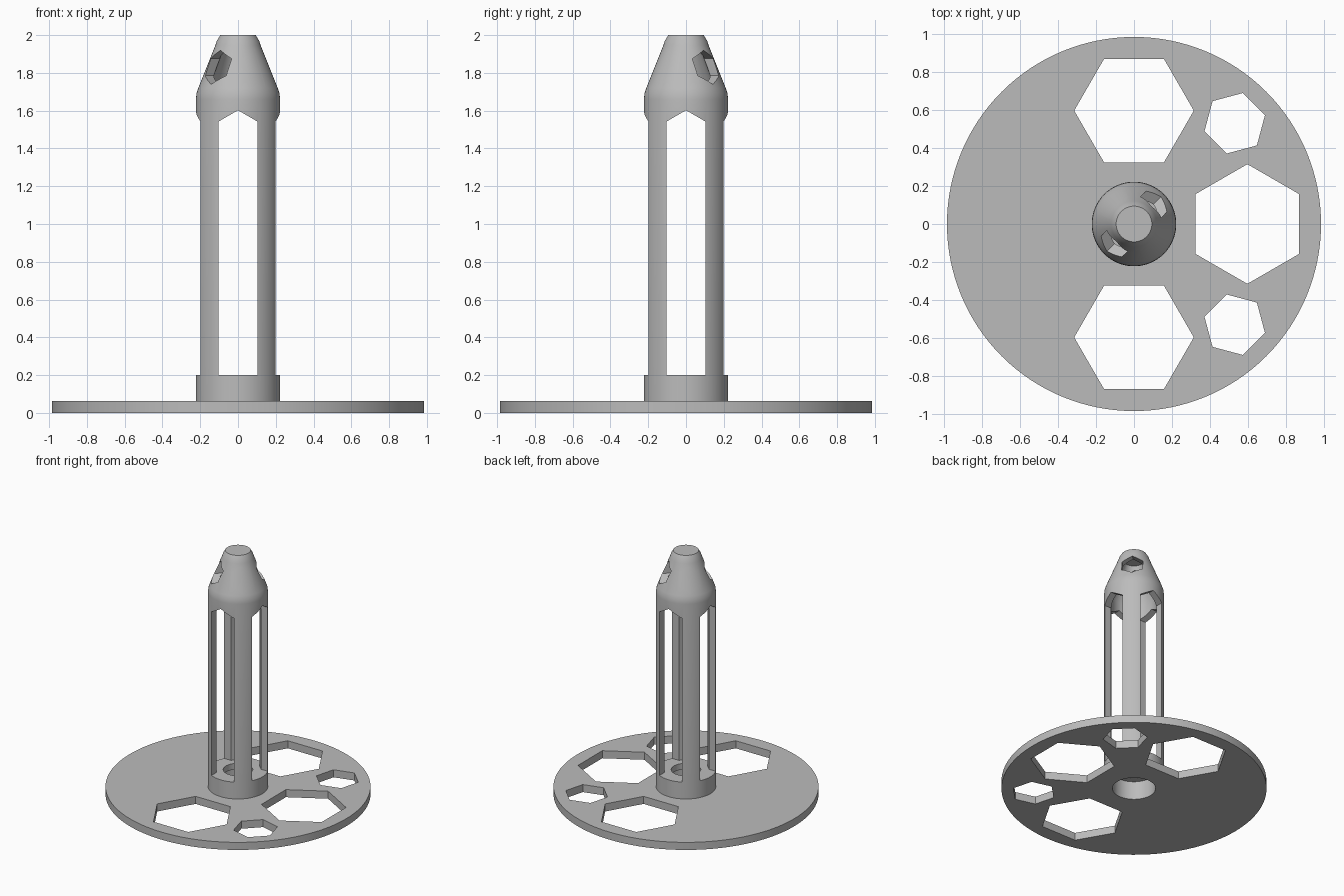
import bpy, bmesh
from math import pi, sin, cos, radians
from mathutils import Matrix, Vector

cube = bpy.data.objects.get("Cube")
if cube:
    bpy.data.objects.remove(cube, do_unlink=True)

grey = bpy.data.materials.new("plain_grey")
grey.use_nodes = True
grey.diffuse_color = (0.5, 0.5, 0.5, 1)
grey.node_tree.nodes["Principled BSDF"].inputs["Base Color"].default_value = (0.5, 0.5, 0.5, 1)


def finish(bm, name):
    bmesh.ops.recalc_face_normals(bm, faces=bm.faces)
    mesh = bpy.data.meshes.new(name)
    bm.to_mesh(mesh)
    bm.free()
    obj = bpy.data.objects.new(name, mesh)
    bpy.context.collection.objects.link(obj)
    mesh.materials.append(grey)
    return obj


def prism(name, outline, low, high, matrix=Matrix()):
    """Extrude a 2D outline along its local z, then place it."""
    bm = bmesh.new()
    face = bm.faces.new([bm.verts.new((x, y, low)) for x, y in outline])
    new = bmesh.ops.extrude_face_region(bm, geom=[face])["geom"]
    verts = [v for v in new if isinstance(v, bmesh.types.BMVert)]
    bmesh.ops.translate(bm, verts=verts, vec=(0, 0, high - low))
    bm.transform(matrix)
    return finish(bm, name)


def polygon(sides, radius, start=0.0):
    angles = [start + 2 * pi * i / sides for i in range(sides)]
    return [(radius * cos(a), radius * sin(a)) for a in angles]


def lathe(name, profile, steps=96):
    """Spin a closed (radius, height) profile around z."""
    bm = bmesh.new()
    verts = [bm.verts.new((r, 0, z)) for r, z in profile]
    edges = [bm.edges.new((a, b)) for a, b in zip(verts, verts[1:] + verts[:1])
             if a.co.x > 0 or b.co.x > 0]
    bmesh.ops.spin(bm, geom=verts + edges, axis=(0, 0, 1), cent=(0, 0, 0),
                   angle=2 * pi, steps=steps)
    bmesh.ops.remove_doubles(bm, verts=bm.verts, dist=1e-5)
    return finish(bm, name)


def cut(obj, cutters):
    bpy.context.view_layer.objects.active = obj
    for cutter in cutters:
        cutter.hide_render = True
        mod = obj.modifiers.new("cut", 'BOOLEAN')
        mod.operation, mod.solver, mod.object = 'DIFFERENCE', 'EXACT', cutter
        bpy.ops.object.modifier_apply(modifier=mod.name)
        bpy.data.objects.remove(cutter, do_unlink=True)


def smooth(obj):
    bpy.ops.object.select_all(action='DESELECT')
    obj.select_set(True)
    bpy.context.view_layer.objects.active = obj
    bpy.ops.object.shade_smooth_by_angle(angle=radians(30))


# Base disc: four large and four small hexagonal openings plus a centre bore
DISC_TOP = 0.062
disc = prism("base_disc", polygon(128, 0.985), 0, DISC_TOP)
holes = [prism("bore_cutter", polygon(96, 0.16), -0.1, 0.2)]
for i in range(8):
    distance, radius = (0.75, 0.165) if i % 2 else (0.597, 0.315)
    place = Matrix.Rotation(i * pi / 4, 4, 'Z') @ Matrix.Translation((distance, 0, 0))
    holes.append(prism("hex_cutter", polygon(6, radius, pi / 2), -0.1, 0.2, place))
cut(disc, holes)
smooth(disc)

# Hollow tower: hub, tube and tapered cap in one turned shell
tower = lathe("slotted_tower", [
    (0.16, DISC_TOP), (0.2225, DISC_TOP), (0.2225, 1.66), (0.22, 1.69),
    (0.21, 1.72), (0.12, 1.945), (0.112, 1.97), (0.094, 2.0), (0, 2.0),
    (0, 1.95), (0.07, 1.95), (0.17, 1.67), (0.17, 0.2),
    (0.11, 0.2), (0.11, 0.15), (0.16, 0.15)])

# Crossing pointed slots leave four posts
upright = Matrix.Rotation(pi / 2, 4, 'X')
slot = [(-0.102, 0.2), (0.102, 0.2), (0.102, 1.543), (0, 1.602), (-0.102, 1.543)]
cutters = [prism("slot_cutter", slot, -0.4, 0.4, Matrix.Rotation(a, 4, 'Z') @ upright)
           for a in (0, pi / 2)]

# Hexagonal windows through the cap, above each post
for a in (pi / 4, 3 * pi / 4):
    place = Matrix.Rotation(a, 4, 'Z') @ Matrix.Translation((0, 0, 1.83)) @ upright
    cutters.append(prism("window_cutter", polygon(6, 0.09, pi / 2), -0.4, 0.4, place))
cut(tower, cutters)
smooth(tower)
